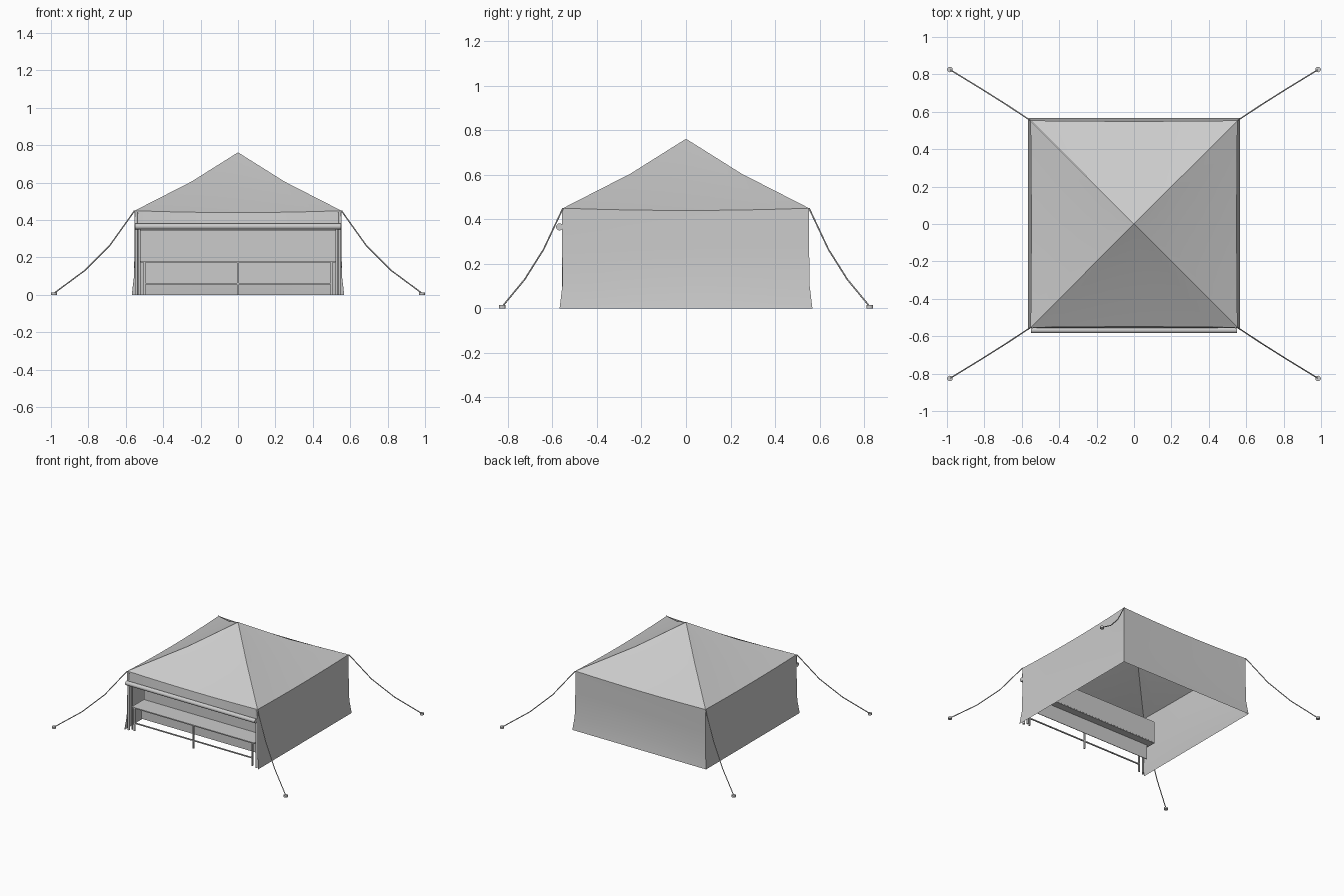
import bpy, math
from mathutils import Matrix, Vector

cube = bpy.data.objects.get("Cube")
if cube:
    bpy.data.objects.remove(cube, do_unlink=True)

canvas = bpy.data.materials.new("light_grey")
canvas.use_nodes = True
GREY = (0.6, 0.6, 0.6, 1)
canvas.diffuse_color = GREY
canvas.node_tree.nodes["Principled BSDF"].inputs["Base Color"].default_value = GREY

HALF = 0.553   # half width of the tent at the eaves
EAVE = 0.45
COLS = 8


def finish(obj, name, smooth=True):
    obj.name = name
    obj.data.materials.clear()
    obj.data.materials.append(canvas)
    if smooth:
        bpy.ops.object.select_all(action='DESELECT')
        obj.select_set(True)
        bpy.context.view_layer.objects.active = obj
        bpy.ops.object.shade_smooth_by_angle(angle=math.radians(25))
    return obj


def sheet(name, rows, turn=0):
    """Cloth on the front side, one row per (half width, distance, height, sag, bow)."""
    verts, faces = [], []
    for half, dist, z, sag, bow in rows:
        for i in range(COLS + 1):
            u = 2 * i / COLS - 1
            dip = 1 - u * u
            verts.append((u * half, -dist + bow * dip, z - sag * dip))
    n = COLS + 1
    for r in range(len(rows) - 1):
        for i in range(COLS):
            a = r * n + i
            faces.append((a + n, a + n + 1, a + 1, a))
    mesh = bpy.data.meshes.new(name)
    mesh.from_pydata(verts, [], faces)
    mesh.transform(Matrix.Rotation(turn * math.pi / 2, 4, 'Z'))
    obj = bpy.data.objects.new(name, mesh)
    bpy.context.collection.objects.link(obj)
    return finish(obj, name)


def box(name, center, size):
    bpy.ops.mesh.primitive_cube_add(size=1, location=center)
    obj = bpy.context.object
    obj.data.transform(Matrix.Diagonal((*size, 1)))
    return finish(obj, name, False)


def rod(name, start, end, radius, sides=12):
    a, b = Vector(start), Vector(end)
    bpy.ops.mesh.primitive_cylinder_add(vertices=sides, radius=radius,
                                        depth=(b - a).length, location=(a + b) / 2)
    obj = bpy.context.object
    obj.rotation_euler = (b - a).to_track_quat('Z', 'Y').to_euler()
    return finish(obj, name)


def rope(name, points, radius):
    curve = bpy.data.curves.new(name, 'CURVE')
    curve.dimensions = '3D'
    curve.bevel_depth = radius
    curve.bevel_resolution = 1
    spline = curve.splines.new('POLY')
    spline.points.add(len(points) - 1)
    for p, co in zip(spline.points, points):
        p.co = (*co, 1)
    obj = bpy.data.objects.new(name, curve)
    bpy.context.collection.objects.link(obj)
    return finish(obj, name, False)


# Four roof panels, bent at mid height
sides = ("front", "left", "back", "right")
for turn, side in enumerate(sides):
    sheet(side + "_roof", [(0.003, 0.003, 0.76, 0, 0),
                           (0.25, 0.25, 0.605, 0.003, 0),
                           (HALF, HALF, EAVE, 0.01, 0.004)], turn)

# Three walls that flare out at the ground
for turn, side in enumerate(sides):
    if side != "front":
        sheet(side + "_wall", [(HALF, HALF, EAVE, 0.01, 0.004),
                               (HALF, HALF, 0.28, 0, 0.004),
                               (0.556, 0.556, 0.1, 0, 0.003),
                               (0.568, 0.568, 0, 0, 0)], turn)

# Short front valance with the rolled-up front cloth under it
sheet("front_valance", [(HALF, HALF, EAVE, 0.01, 0.004),
                        (HALF, 0.557, 0.375, 0, 0)])
rod("rolled_cloth", (-0.55, -0.568, 0.366), (0.55, -0.568, 0.366), 0.016, 16)

# Counter with a hanging cloth behind it and one below it
box("counter_top", (0, -0.472, 0.178), (1.04, 0.15, 0.008))
box("upper_cloth", (0, -0.398, 0.262), (1.04, 0.004, 0.165))
box("lower_cloth", (0, -0.455, 0.119), (1.0, 0.004, 0.115))
box("counter_rail", (0, -0.54, 0.06), (1.0, 0.008, 0.008))
for x in (-0.5, 0, 0.5):
    box("counter_leg", (x, -0.54, 0.088), (0.01, 0.01, 0.176))

# Front poles
for s in (-1, 1):
    rod("front_pole", (s * 0.543, -0.55, 0), (s * 0.543, -0.55, 0.44), 0.008)
    rod("inner_pole", (s * 0.526, -0.53, 0), (s * 0.526, -0.53, 0.36), 0.006)

# Guy ropes and ground pegs at the corners
for sx in (-1, 1):
    for sy in (-1, 1):
        path = [(0.553, 0.553, 0.45), (0.685, 0.64, 0.265),
                (0.82, 0.725, 0.13), (0.982, 0.824, 0.01)]
        rope("guy_rope", [(sx * x, sy * y, z) for x, y, z in path], 0.0035)
        px, py = sx * 0.984, sy * 0.826
        rod("ground_peg", (px, py, 0), (px, py, 0.014), 0.015)
